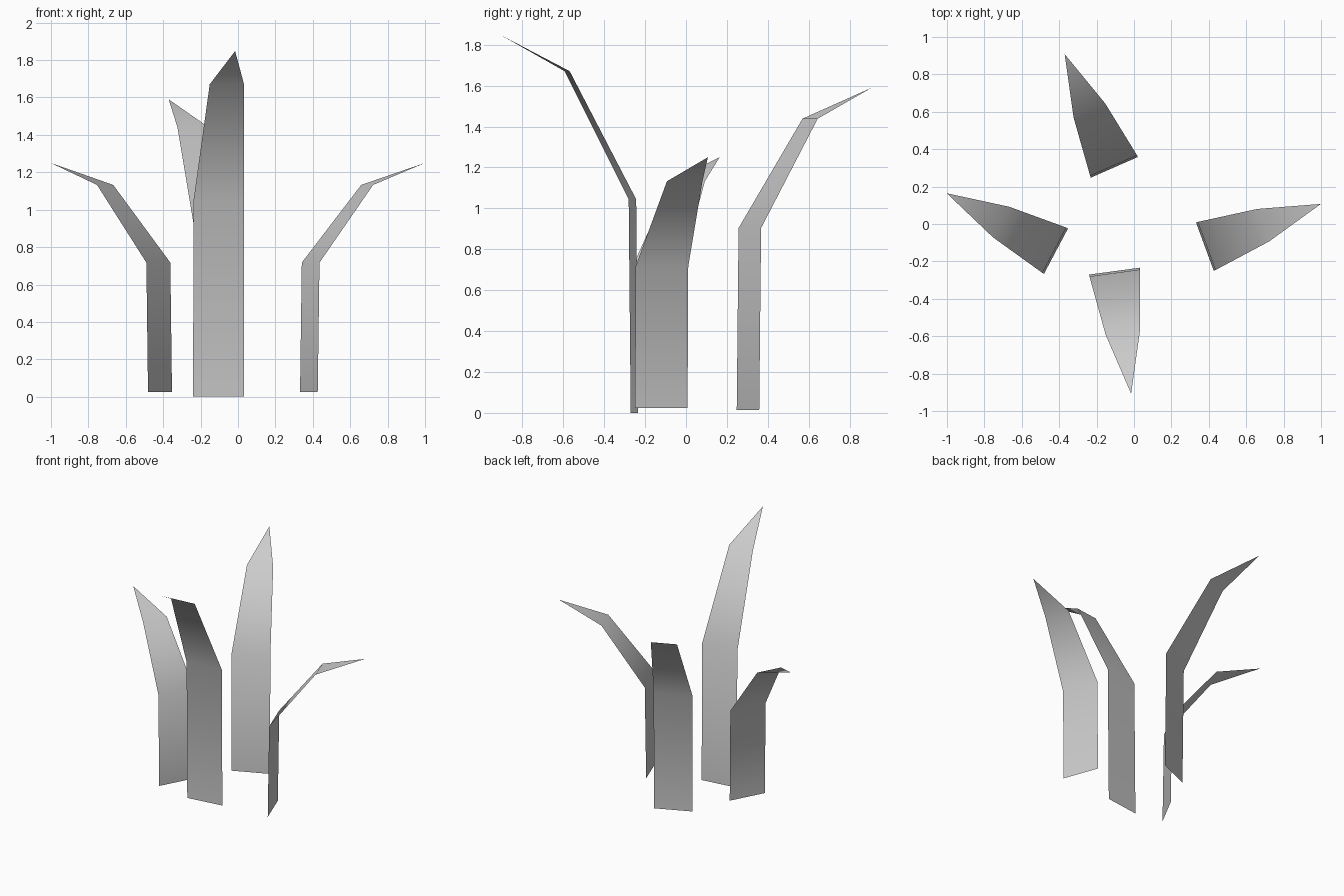
import bpy
import bmesh
from math import radians, sin, cos

if "Cube" in bpy.data.objects:
    bpy.data.objects.remove(bpy.data.objects["Cube"])

# Shared blade profile: outward reach, height fraction, half width
PROFILE = [(0.0, 0.0, 0.137), (0.01, 0.565, 0.137), (0.332, 0.904, 0.0925)]
TIP_REACH = 0.661


def make_blade(name, base, heading, height):
    """Thin leaf sheet that rises, bends outward and ends in a point."""
    a = radians(heading)
    bm = bmesh.new()
    rows = []
    for reach, frac, half in PROFILE:
        rows.append([bm.verts.new((reach, side * half, frac * height))
                     for side in (-1, 1)])
    for (a0, a1), (b0, b1) in zip(rows, rows[1:]):
        bm.faces.new((a0, b0, b1, a1))
    tip = bm.verts.new((TIP_REACH, 0, height))
    bm.faces.new((rows[-1][0], tip, rows[-1][1]))
    for f in bm.faces:
        f.smooth = True
    # Place the leaf around the clump
    for v in bm.verts:
        x, y, z = v.co
        v.co = (base[0] + x * cos(a) - y * sin(a),
                base[1] + x * sin(a) + y * cos(a),
                base[2] + z)
    mesh = bpy.data.meshes.new(name)
    bm.to_mesh(mesh)
    bm.free()
    obj = bpy.data.objects.new(name, mesh)
    bpy.context.collection.objects.link(obj)
    return obj


# Four grass blades: base centre, outward heading, height
make_blade("front_blade", (-0.104, -0.252, 0.0), -82.3, 1.848)
make_blade("back_blade", (-0.105, 0.303, 0.013), 113.7, 1.577)
make_blade("left_blade", (-0.417, -0.145, 0.025), 152.1, 1.225)
make_blade("right_blade", (0.379, -0.121, 0.025), 20.2, 1.225)
